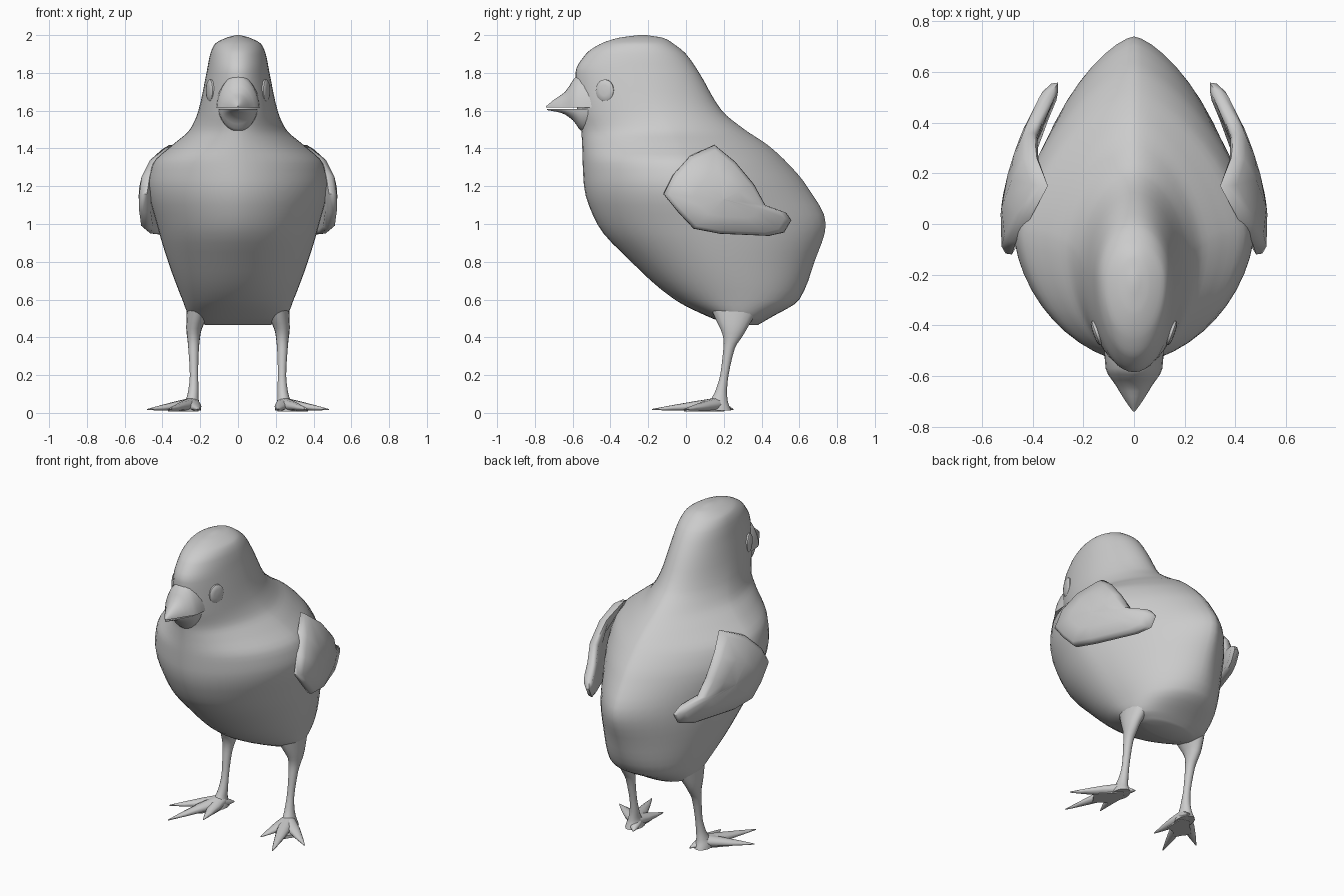
import bpy, bmesh, math
from mathutils import Vector

cube = bpy.data.objects.get("Cube")
if cube:
    bpy.data.objects.remove(cube)

plain = bpy.data.materials.new("plain_grey")
plain.use_nodes = True
GREY = (0.6, 0.6, 0.6, 1.0)
plain.diffuse_color = GREY
plain.node_tree.nodes["Principled BSDF"].inputs["Base Color"].default_value = GREY


def loft(name, rings, angle=50):
    """Skin a list of equally long closed rings and cap both ends."""
    bm = bmesh.new()
    loops = [[bm.verts.new(p) for p in ring] for ring in rings]
    count = len(loops[0])
    for low, high in zip(loops, loops[1:]):
        for i in range(count):
            j = (i + 1) % count
            bm.faces.new((low[i], low[j], high[j], high[i]))
    bm.faces.new(loops[0])
    bm.faces.new(loops[-1])
    bmesh.ops.remove_doubles(bm, verts=bm.verts, dist=0.0002)
    bmesh.ops.recalc_face_normals(bm, faces=bm.faces)
    mesh = bpy.data.meshes.new(name)
    bm.to_mesh(mesh)
    bm.free()
    mesh.materials.append(plain)
    obj = bpy.data.objects.new(name, mesh)
    bpy.context.collection.objects.link(obj)
    bpy.ops.object.select_all(action="DESELECT")
    obj.select_set(True)
    bpy.context.view_layer.objects.active = obj
    bpy.ops.object.shade_smooth_by_angle(angle=math.radians(angle))
    return obj


def sample(keys, t):
    """Smooth interpolation, without overshoot, of rows (t, a, b, ...)."""
    i = max(0, min(len(keys) - 2, sum(k[0] <= t for k in keys) - 1))

    def secant(n, c):
        n = max(0, min(len(keys) - 2, n))
        return (keys[n + 1][c] - keys[n][c]) / (keys[n + 1][0] - keys[n][0])

    def slope(n, c):
        a, b = secant(n - 1, c), secant(n, c)
        return 2 * a * b / (a + b) if a * b > 0 else 0

    h = keys[i + 1][0] - keys[i][0]
    s = (t - keys[i][0]) / h
    out = []
    for c in range(1, len(keys[0])):
        p, q = keys[i][c], keys[i + 1][c]
        m, n = slope(i, c) * h, slope(i + 1, c) * h
        out.append(p + s * m + s * s * (3 * (q - p) - 2 * m - n)
                   + s ** 3 * (2 * (p - q) + m + n))
    return out


def refine(keys, steps):
    """Sampling positions, evenly spread inside each key interval."""
    ts = [a[0] + (b[0] - a[0]) * k / steps
          for a, b in zip(keys, keys[1:]) for k in range(steps)]
    return ts + [keys[-1][0]]


def power(v, n):
    return math.copysign(abs(v) ** (2 / n), v)


# Body and head: height, front, back, half width
OUTLINE = [(.465, .24, .38, .17), (.5, .14, .44, .25), (.6, -.06, .6, .295),
           (.8, -.29, .68, .37), (1, -.47, .74, .43), (1.2, -.54, .64, .475),
           (1.32, -.547, .54, .45), (1.42, -.55, .43, .345),
           (1.5, -.555, .31, .255), (1.6, -.575, .19, .21),
           (1.8, -.585, .07, .167), (1.9, -.53, 0, .147),
           (1.95, -.46, -.06, .125), (1.985, -.36, -.12, .065),
           (2, -.25, -.21, .01)]
# Height, depth of the widest point, front and back roundness
SHAPE = [(.465, .3, 2.2, 2.2), (.8, .12, 1.9, 1.7), (1.1, 0, 1.8, 1.45),
         (1.4, -.05, 1.8, 1.5), (1.7, -.2, 2, 1.9), (2, -.23, 2, 2)]

SIDES = 48
rings = []
for z in refine(OUTLINE, 4):
    front, back, width = sample(OUTLINE, z)
    mid, round_front, round_back = sample(SHAPE, z)
    ring = []
    for k in range(SIDES):
        a = math.tau * k / SIDES
        n, reach = (round_back, back - mid) if math.sin(a) > 0 else (round_front, mid - front)
        ring.append((width * power(math.cos(a), n), mid + reach * power(math.sin(a), n), z))
    rings.append(ring)
loft("body", rings)


def beak(name, keys, mouth, roundness):
    """Half-round wedge: depth, half width, height of the ridge."""
    rows = []
    for y in refine(keys, 3):
        width, ridge = sample(keys, y)
        rows.append([(width * math.cos(a), y, mouth + (ridge - mouth) * math.sin(a) ** roundness)
                     for a in (math.pi * k / 12 for k in range(13))])
    loft(name, rows, 40)


beak("upper_beak", [(-.74, .004, 1.624), (-.7, .033, 1.657), (-.64, .07, 1.70),
                    (-.57, .112, 1.79), (-.45, .12, 1.8)], 1.618, 1.2)
beak("lower_beak", [(-.735, .004, 1.603), (-.66, .05, 1.588), (-.6, .08, 1.55),
                    (-.55, .1, 1.49), (-.45, .11, 1.48)], 1.608, 1.2)

# Wing outline in depth and height, going round from the shoulder top
WING = [(.15, 1.42), (.02, 1.36), (-.07, 1.26), (-.12, 1.16), (-.04, 1.06),
        (.04, .975), (.18, .948), (.44, .937), (.52, .955), (.558, 1.02),
        (.53, 1.06), (.42, 1.1), (.36, 1.21), (.26, 1.33)]
# Ring scale and distance below the outer wing surface
WING_RINGS = [(.01, .07), (.5, .07), (.9, .065), (1, .045), (.99, .02),
              (.9, .004), (.5, 0), (.01, 0)]


def wing_surface(y, z):
    x = .527 - .5 * max(0, y - .02) ** 1.65
    return x - 2.0 * max(0, z - 1.17) ** 2 - .6 * max(0, 1.05 - z) ** 1.5


def wing(name, side):
    centre = Vector((.2, 1.13))
    rows = []
    for scale, drop in WING_RINGS:
        pts = [centre + (Vector(p) - centre) * scale for p in WING]
        rows.append([(side * (wing_surface(*p) - drop), p.x, p.y) for p in pts])
    loft(name, rows, 60)


# Leg: height, x, depth, x radius, depth radius
LEG = [(.012, .245, .165, .05, .075), (.035, .245, .165, .046, .065),
       (.07, .242, .175, .034, .045), (.12, .236, .187, .027, .03),
       (.2, .233, .203, .022, .022), (.34, .235, .228, .028, .03),
       (.42, .235, .25, .037, .058), (.5, .22, .255, .053, .1),
       (.62, .19, .26, .075, .16)]
# Toe tips on the ground
TOES = {"middle": (.37, -.18), "outer": (.48, -.01), "inner": (.205, -.06), "hind": (.2, .25)}


def leg(name, side):
    rows = []
    for z in refine(LEG, 3):
        x, y, rx, ry = sample(LEG, z)
        rows.append([(side * (x + rx * math.cos(a)), y + ry * math.sin(a), z)
                     for a in (math.tau * k / 16 for k in range(16))])
    loft(name, rows)


def toe(name, tip, side):
    start, end = Vector((.245, .16, .045)), Vector((*tip, .018))
    along = end - start
    across = Vector((-along.y, along.x, 0)).normalized()
    rows = []
    for t, wide, tall in ((0, .045, .036), (.35, .038, .026), (.7, .021, .014), (1, .003, .003)):
        ring = []
        for k in range(10):
            a = math.tau * k / 10
            p = start + along * t + across * wide * math.cos(a)
            ring.append((side * p.x, p.y, max(.004 * t, p.z + tall * math.sin(a))))
        rows.append(ring)
    loft(name, rows)


def web(name, side):
    """Thin skin joining the roots of the three front toes."""
    pts = [(.25, .2), (.21, .16), (.212, .05), (.26, .04), (.31, -.01), (.34, .04), (.37, .075), (.3, .15)]
    loft(name, [[(side * x, y, z) for x, y in pts] for z in (.008, .026)])


def eye(name, side):
    """Shallow oval lens lying on the cheek."""
    turn = math.radians(19)
    rows = []
    for radius, lift in ((1, -.02), (1, .003), (.85, .009), (.5, .012), (.05, .013)):
        ring = []
        for k in range(20):
            a = math.tau * k / 20
            u = .05 * radius * math.cos(a)
            ring.append((side * (.148 + lift * math.cos(turn) + u * math.sin(turn)),
                         -.43 + u * math.cos(turn) - lift * math.sin(turn),
                         1.707 + .058 * radius * math.sin(a)))
        rows.append(ring)
    loft(name, rows)


for label, side in (("left", 1), ("right", -1)):
    wing(label + "_wing", side)
    leg(label + "_leg", side)
    web(label + "_foot_web", side)
    eye(label + "_eye", side)
    for part, tip in TOES.items():
        toe(f"{label}_{part}_toe", tip, side)
